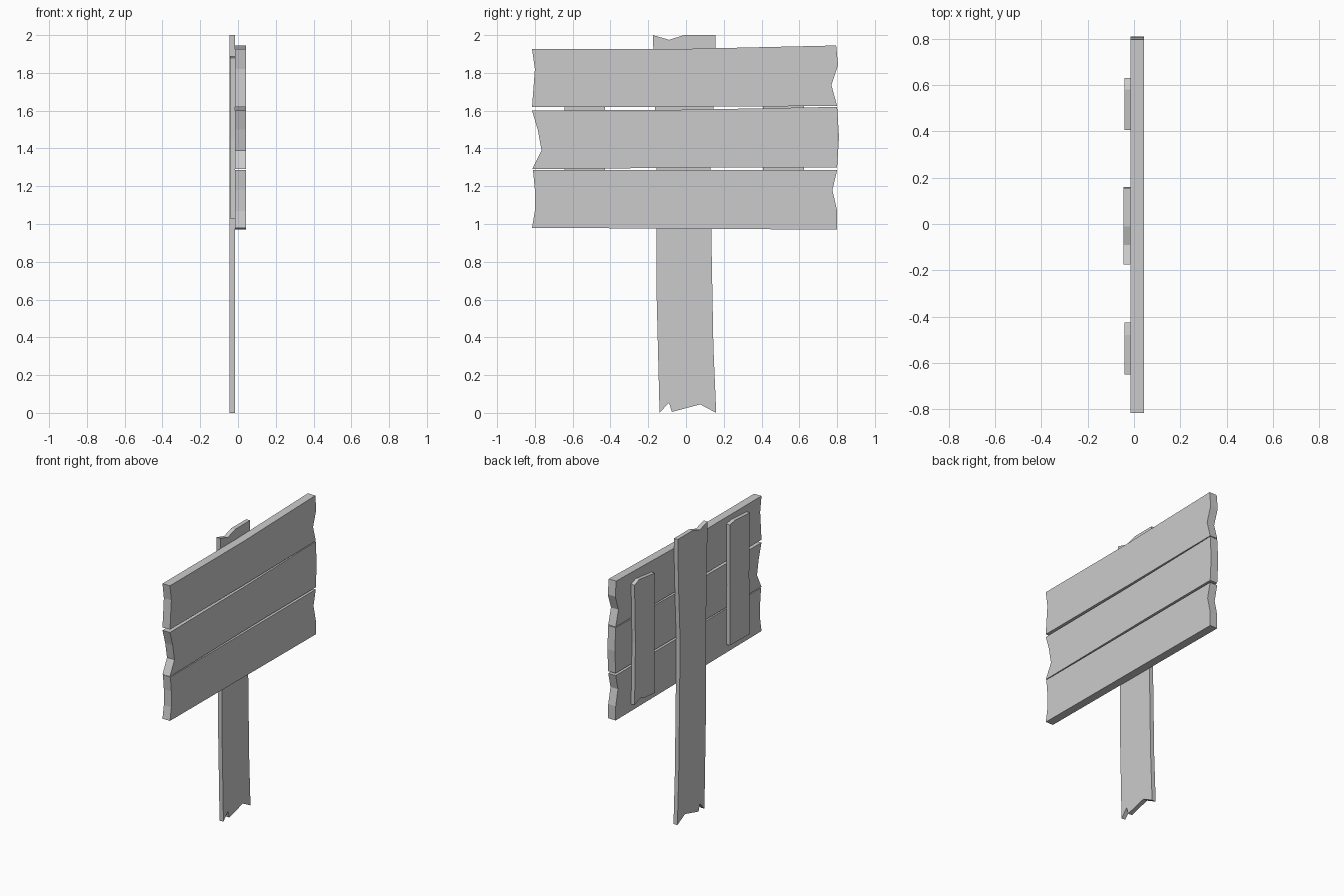
import bpy, bmesh

cube = bpy.data.objects.get("Cube")
if cube:
    bpy.data.objects.remove(cube, do_unlink=True)

wood = bpy.data.materials.new("pale_grey_wood")
wood.use_nodes = True
grey = (0.6, 0.6, 0.6, 1)
wood.diffuse_color = grey
wood.node_tree.nodes["Principled BSDF"].inputs["Base Color"].default_value = grey


def plank(name, outline, back, front):
    """Extrude a (y, z) outline from x = back to x = front."""
    bm = bmesh.new()
    face = bm.faces.new([bm.verts.new((back, y, z)) for y, z in outline])
    result = bmesh.ops.extrude_face_region(bm, geom=[face])
    moved = [v for v in result["geom"] if isinstance(v, bmesh.types.BMVert)]
    bmesh.ops.translate(bm, verts=moved, vec=(front - back, 0, 0))
    bmesh.ops.recalc_face_normals(bm, faces=bm.faces)
    mesh = bpy.data.meshes.new(name)
    bm.to_mesh(mesh)
    bm.free()
    mesh.materials.append(wood)
    obj = bpy.data.objects.new(name, mesh)
    bpy.context.collection.objects.link(obj)
    return obj


BACK, JOINT, FRONT = -0.045, -0.015, 0.043

# Sign boards with ragged ends
plank("top_board", [(-.815, 1.62), (0, 1.62), (.8, 1.625), (.77, 1.735), (.805, 1.84),
                    (.795, 1.945), (0, 1.927), (-.815, 1.927), (-.8, 1.82)], JOINT, FRONT)
plank("middle_board", [(-.815, 1.29), (.2, 1.3), (.8, 1.3), (.81, 1.46), (.8, 1.62),
                       (0, 1.605), (-.815, 1.6), (-.785, 1.5), (-.765, 1.39)], JOINT, FRONT)
plank("bottom_board", [(-.815, .98), (0, .975), (.8, .97), (.8, 1.07), (.775, 1.18),
                       (.8, 1.285), (-.81, 1.285), (-.8, 1.18), (-.8, 1.07)], JOINT, FRONT)

# Post with splintered top and foot
plank("post", [(-.14, 0), (-.09, .055), (-.075, .005), (.075, .045), (.16, 0),
               (.145, .35), (.135, .9), (.13, 1.29), (.145, 1.62), (.155, 1.93),
               (.155, 2), (-.01, 2), (-.09, 1.975), (-.175, 2), (-.165, 1.62),
               (-.155, 1.2), (-.155, .6)], BACK, JOINT)

# Battens joining the boards behind
plank("left_batten", [(.405, 1.02), (.52, 1.03), (.56, 1.045), (.63, 1.02), (.62, 1.45),
                      (.63, 1.86), (.58, 1.88), (.405, 1.86), (.41, 1.45)], -0.042, JOINT)
plank("right_batten", [(-.65, 1.03), (-.425, 1.035), (-.43, 1.45), (-.425, 1.88),
                       (-.48, 1.89), (-.65, 1.88), (-.64, 1.45)], -0.042, JOINT)
